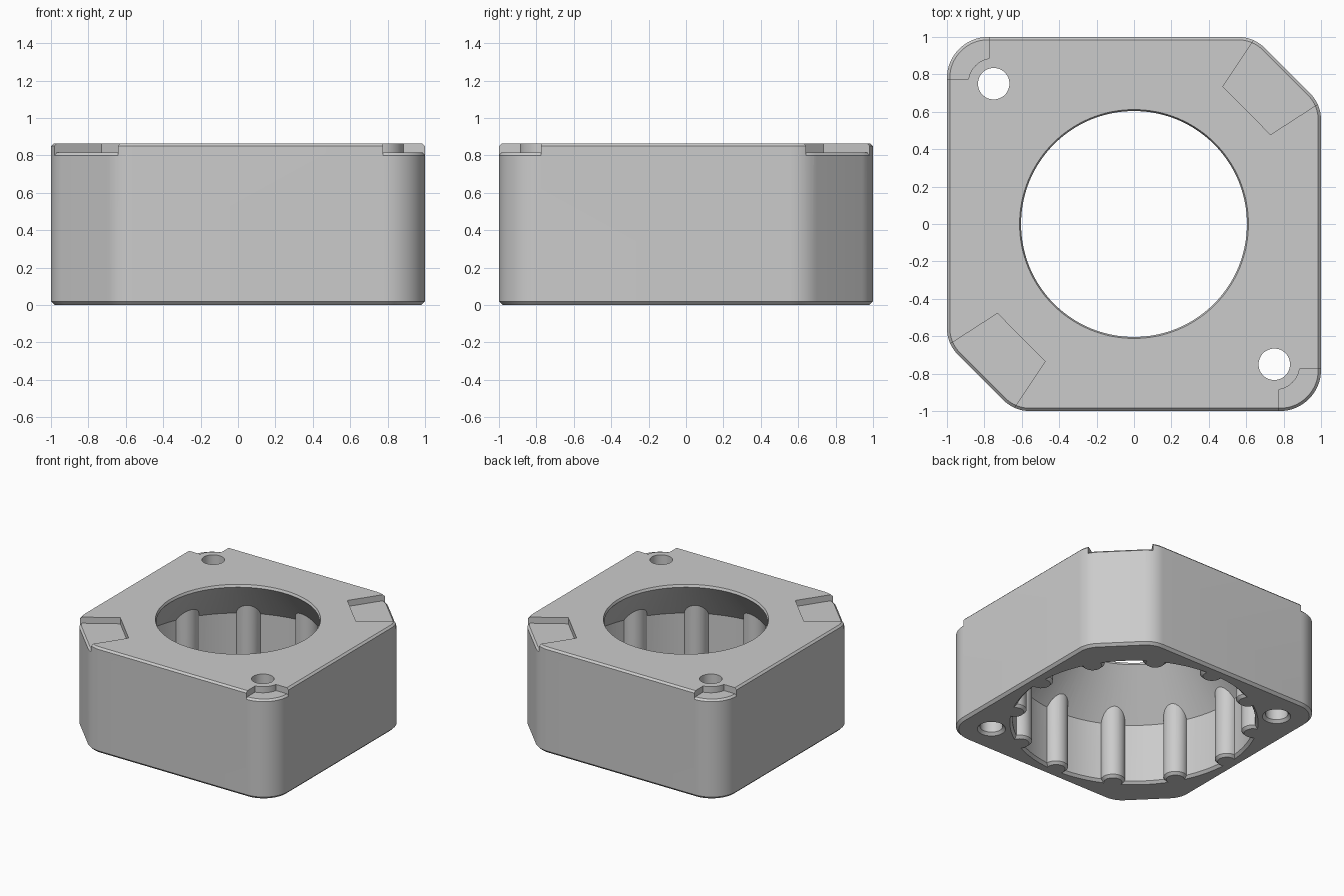
import bpy, bmesh, math
from math import pi, sin, cos, acos, radians
from mathutils import Vector

if "Cube" in bpy.data.objects:
    bpy.data.objects.remove(bpy.data.objects["Cube"])

H = 0.865            # overall height
FLOOR = 0.815        # floor of the corner recesses
TC, BC = 0.015, 0.02  # top and bottom edge chamfers
HOLE = 0.75          # bolt hole offset from centre


def loft(name, rings):
    """Closed solid through equally long rings of 3D points."""
    bm = bmesh.new()
    loops = [[bm.verts.new(p) for p in ring] for ring in rings]
    n = len(loops[0])
    for a, b in zip(loops, loops[1:]):
        for i in range(n):
            j = (i + 1) % n
            bm.faces.new((a[i], a[j], b[j], b[i]))
    bm.faces.new(loops[0][::-1])
    bm.faces.new(loops[-1])
    bmesh.ops.recalc_face_normals(bm, faces=bm.faces)
    me = bpy.data.meshes.new(name)
    bm.to_mesh(me)
    bm.free()
    ob = bpy.data.objects.new(name, me)
    bpy.context.collection.objects.link(ob)
    return ob


def at(points, z):
    return [(x, y, z) for x, y in points]


def circle(r, n=48, cx=0, cy=0):
    return [(cx + r * cos(2 * pi * i / n), cy + r * sin(2 * pi * i / n)) for i in range(n)]


def boolean(target, cutter, op='DIFFERENCE'):
    m = target.modifiers.new("cut", 'BOOLEAN')
    m.object, m.operation, m.solver = cutter, op, 'EXACT'
    bpy.context.view_layer.objects.active = target
    bpy.ops.object.modifier_apply(modifier=m.name)
    bpy.data.objects.remove(cutter, do_unlink=True)


def outline(inset):
    """Square with two rounded and two cut-off corners, shrunk by inset."""
    def arc(cx, cy, r, a0, a1, n):
        return [(cx + (r - inset) * cos(radians(a0 + (a1 - a0) * i / n)),
                 cy + (r - inset) * sin(radians(a0 + (a1 - a0) * i / n))) for i in range(n + 1)]
    r, R = 0.2, 0.22
    k = 0.64 - r * math.tan(pi / 8)
    half = (arc(1 - r, k, r, 0, 45, 8) + arc(k, 1 - r, r, 45, 90, 8)
            + arc(R - 1, 1 - R, R, 90, 180, 16))
    return half + [(-x, -y) for x, y in half]


def ribbed(offset):
    """Round bore outline with twelve half-round ribs, grown by offset."""
    d, R, a = 0.9, 0.9 + offset, 0.09 - offset
    psi = acos((d * d + a * a - R * R) / (2 * d * a))
    edge = math.atan2(a * sin(psi), d - a * cos(psi))
    pts = []
    for k in range(12):
        t = k * pi / 6
        for i in range(17):
            p = -psi + 2 * psi * i / 16
            x, y = d - a * cos(p), a * sin(p)
            pts.append((x * cos(t) - y * sin(t), x * sin(t) + y * cos(t)))
        for i in range(1, 8):
            w = t + edge + (pi / 6 - 2 * edge) * i / 8
            pts.append((R * cos(w), R * sin(w)))
    return pts


# Block with chamfered top and bottom edges
body = loft("housing_block", [at(outline(BC), 0), at(outline(0), BC),
                              at(outline(0), H - TC), at(outline(TC), H)])

# Ribbed bore closing with a cone to the round top opening
bore = loft("bore_cutter", [at(ribbed(0.03), -0.01), at(ribbed(0), 0.02), at(ribbed(0), 1.1)])
cone = loft("cone_cutter", [at(circle(r, 144), z) for r, z in
                            ((1.1, -0.2), (1.1, 0.26), (0.604, 0.845), (0.612, H), (0.612, 1.0))])
boolean(bore, cone, 'INTERSECT')
boolean(body, bore)


# Corner recess, leaving a chamfered outer edge on its floor
def recess(points, sign, boss=False):
    pts = [(sign * x, sign * y) for x, y in points]
    cut = loft("recess_cutter", [at(pts, 0.77), at(pts, 1.0)])
    keep = loft("recess_floor", [at(outline(FLOOR - TC - 0.7 - 0.1 + 0 - 0.05), 0.75),
                                 at(outline(TC), FLOOR)])
    boolean(cut, keep)
    if boss:
        c = circle(0.138, 64, -sign * HOLE, sign * HOLE)
        boolean(cut, loft("boss_keep", [at(c, 0.7), at(c, 1.1)]))
    boolean(body, cut)


for s in (1, -1):
    # Flared recess at the cut-off corner
    recess([(0.475, 0.735), (0.73, 0.478), (1.108, 0.722), (1.2, 1.2), (0.72, 1.1)], s)
    # Square recess beside the bolt hole
    recess([(-0.775, 0.775), (-0.775, 1.2), (-1.2, 1.2), (-1.2, 0.775)], s, True)
    # Bolt hole, countersunk below
    hx, hy = -s * HOLE, s * HOLE
    boolean(body, loft("bolt_cutter", [at(circle(r, 48, hx, hy), z) for r, z in
                                       ((0.115, -0.01), (0.084, 0.021), (0.084, 1.0))]))

# Flat grey finish
grey = bpy.data.materials.new("light_grey")
grey.diffuse_color = (0.6, 0.6, 0.6, 1)
grey.use_nodes = True
grey.node_tree.nodes["Principled BSDF"].inputs["Base Color"].default_value = grey.diffuse_color
body.data.materials.clear()
body.data.materials.append(grey)
for p in body.data.polygons:
    p.material_index = 0

bpy.ops.object.select_all(action='DESELECT')
body.select_set(True)
bpy.context.view_layer.objects.active = body
bpy.ops.object.shade_smooth_by_angle(angle=radians(30))
